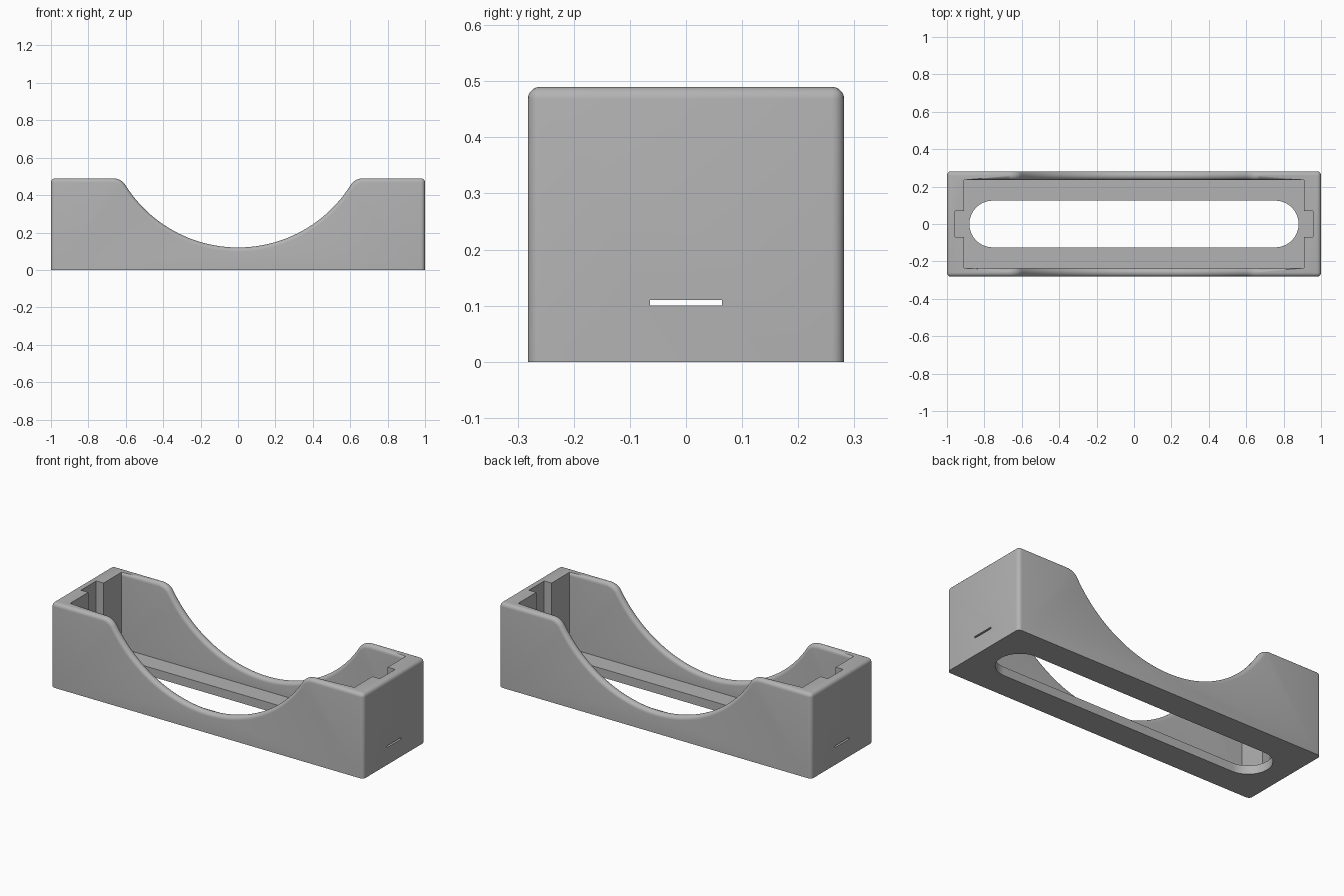
import bpy, bmesh, math

if "Cube" in bpy.data.objects:
    bpy.data.objects.remove(bpy.data.objects["Cube"])

HALF_Y, TOP = 0.282, 0.49
IN_X, IN_Y, FLOOR = 0.91, 0.235, 0.05
ROUND = 0.022

grey = bpy.data.materials.new("plain grey")
grey.use_nodes = True
colour = (0.45, 0.45, 0.45, 1)
grey.diffuse_color = colour
grey.node_tree.nodes["Principled BSDF"].inputs["Base Color"].default_value = colour


def prism(name, points, offset, place):
    """Extrude a closed outline along an offset; place() maps 2D to 3D."""
    bm = bmesh.new()
    face = bm.faces.new([bm.verts.new(place(*p)) for p in points])
    moved = bmesh.ops.extrude_face_region(bm, geom=[face])["geom"]
    bmesh.ops.translate(bm, vec=offset, verts=[v for v in moved if isinstance(v, bmesh.types.BMVert)])
    bmesh.ops.recalc_face_normals(bm, faces=bm.faces)
    mesh = bpy.data.meshes.new(name)
    bm.to_mesh(mesh)
    bm.free()
    mesh.materials.append(grey)
    obj = bpy.data.objects.new(name, mesh)
    bpy.context.collection.objects.link(obj)
    return obj


def box(name, x0, x1, half_y, z0, z1):
    outline = [(x0, -half_y), (x1, -half_y), (x1, half_y), (x0, half_y)]
    return prism(name, outline, (0, 0, z1 - z0), lambda x, y: (x, y, z0))


def cut(obj, cutter):
    """Subtract the cutter, bake the result and discard the cutter."""
    cutter.hide_render = True
    mod = obj.modifiers.new("cut", "BOOLEAN")
    mod.operation, mod.solver, mod.object = "DIFFERENCE", "EXACT", cutter
    deps = bpy.context.evaluated_depsgraph_get()
    mesh = bpy.data.meshes.new_from_object(obj.evaluated_get(deps))
    obj.modifiers.clear()
    obj.data = mesh
    bpy.data.objects.remove(cutter)


def arc(cx, cz, r, a0, a1, n):
    return [(cx + r * math.cos(a0 + (a1 - a0) * i / n),
             cz + r * math.sin(a0 + (a1 - a0) * i / n)) for i in range(n + 1)]


# Side outline: flat shoulders, rounded lips and a scooped middle
R, lip = 0.71, 0.08
cz = 0.12 + R
drop = cz - (TOP - lip)
lip_x = math.sqrt((R + lip) ** 2 - drop ** 2)
lean = math.atan2(drop, lip_x)
right_lip = arc(lip_x, TOP - lip, lip, math.pi / 2, math.pi - lean, 8)
scoop = arc(0, cz, R, -lean, -math.pi + lean, 48)[1:-1]
left_lip = [(-x, z) for x, z in reversed(right_lip)]
outline = [(-1, 0), (1, 0), (1, TOP)] + right_lip + scoop + left_lip + [(-1, TOP)]
holder = prism("scooped_tray", outline, (0, 2 * HALF_Y, 0), lambda x, z: (x, -HALF_Y, z))

# Inner cavity
cut(holder, box("cavity_cutter", -IN_X, IN_X, IN_Y, FLOOR, 1))

# Round the outer corners and both sides of the long rims
bm = bmesh.new()
bm.from_mesh(holder.data)


def near(a, b):
    return abs(a - b) < 1e-4


def is_rim(edge):
    a, b = (v.co for v in edge.verts)
    if len(edge.link_faces) != 2 or edge.calc_face_angle(0) < 0.8:
        return False
    if max(a.z, b.z) < FLOOR + 0.01:
        return False
    outer_y = near(abs(a.y), HALF_Y) and near(a.y, b.y)
    outer_x = near(abs(a.x), 1) and near(a.x, b.x)
    inner_y = near(abs(a.y), IN_Y) and near(a.y, b.y) and min(a.z, b.z) > FLOOR + 0.01
    inner_y = inner_y and not near(a.x, b.x)
    return outer_y or outer_x or inner_y


bmesh.ops.bevel(bm, geom=[e for e in bm.edges if is_rim(e)], offset=ROUND,
                offset_type="OFFSET", segments=5, profile=0.5, affect="EDGES",
                clamp_overlap=False)
bm.to_mesh(holder.data)
bm.free()

# Long opening through the floor with round ends
r, end = 0.125, 0.88
opening = arc(end - r, 0, r, -math.pi / 2, math.pi / 2, 24)
opening += [(-x, -y) for x, y in opening]
cut(holder, prism("opening_cutter", opening, (0, 0, 0.3), lambda x, y: (x, y, -0.1)))

# Groove inside each end wall and a thin slit through it
for side in (-1, 1):
    xs = sorted((side * 0.89, side * 0.957))
    cut(holder, box("groove_cutter", *xs, 0.07, FLOOR, 1))
    xs = sorted((side * 0.9, side * 1.1))
    cut(holder, box("slit_cutter", *xs, 0.064, 0.1, 0.11))

# Smooth curves, sharp edges
bpy.ops.object.select_all(action="DESELECT")
holder.select_set(True)
bpy.context.view_layer.objects.active = holder
bpy.ops.object.shade_smooth_by_angle(angle=math.radians(30))
